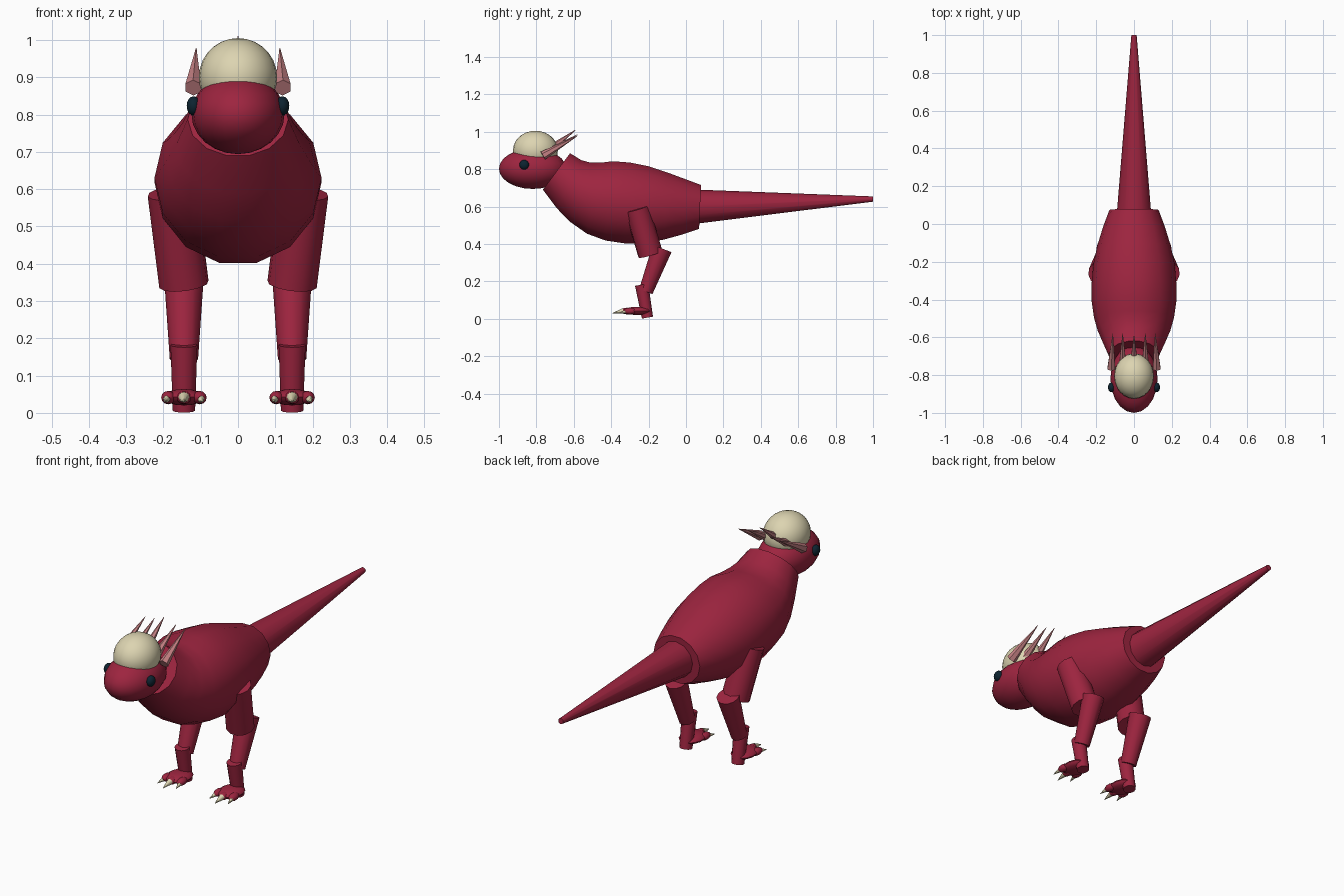
import bpy, bmesh, math
from mathutils import Vector

cube = bpy.data.objects.get("Cube")
if cube:
    bpy.data.objects.remove(cube)


def material(name, rgb):
    m = bpy.data.materials.new(name)
    m.use_nodes = True
    m.diffuse_color = (*rgb, 1)
    node = next(n for n in m.node_tree.nodes if n.type == 'BSDF_PRINCIPLED')
    node.inputs["Base Color"].default_value = (*rgb, 1)
    return m


RED = material("crimson_skin", (0.34, 0.018, 0.05))
BONE = material("bone", (0.72, 0.66, 0.44))
PINK = material("pink_horn", (0.56, 0.22, 0.23))
NAVY = material("dark_eye", (0.004, 0.017, 0.03))


def finish(name, bm, mat, smooth=True):
    bmesh.ops.recalc_face_normals(bm, faces=bm.faces)
    mesh = bpy.data.meshes.new(name)
    bm.to_mesh(mesh)
    bm.free()
    mesh.materials.append(mat)
    obj = bpy.data.objects.new(name, mesh)
    bpy.context.collection.objects.link(obj)
    if smooth:
        bpy.ops.object.select_all(action='DESELECT')
        obj.select_set(True)
        bpy.context.view_layer.objects.active = obj
        bpy.ops.object.shade_smooth_by_angle(angle=math.radians(45))
    return obj


def ellipsoid(name, center, radii, mat, segments=20, rings=12):
    bm = bmesh.new()
    bmesh.ops.create_uvsphere(bm, u_segments=segments, v_segments=rings, radius=1)
    for v in bm.verts:
        v.co = Vector(a * r for a, r in zip(v.co, radii)) + Vector(center)
    return finish(name, bm, mat)


def limb(name, start, end, r1, r2, mat, sides=12, smooth=True):
    """Tapered cylinder between two points."""
    a, b = Vector(start), Vector(end)
    bm = bmesh.new()
    bmesh.ops.create_cone(bm, cap_ends=True, segments=sides, radius1=r1,
                          radius2=r2, depth=(b - a).length)
    turn = (b - a).to_track_quat('Z', 'Y')
    for v in bm.verts:
        v.co = turn @ v.co + (a + b) / 2
    return finish(name, bm, mat, smooth)


def loft(name, stations, sides, mat):
    """Skin of tilted oval rings: top y, top z, bottom y, bottom z, half width."""
    bm = bmesh.new()
    rings = []
    for ty, tz, by, bz, w in stations:
        top, bottom = Vector((0, ty, tz)), Vector((0, by, bz))
        mid, up = (top + bottom) / 2, (top - bottom) / 2 / math.cos(math.pi / sides)
        ring = []
        for i in range(sides):
            t = math.tau * i / sides
            ring.append(bm.verts.new(mid + up * math.sin(t) + Vector((w * math.cos(t), 0, 0))))
        rings.append(ring)
    for a, b in zip(rings, rings[1:]):
        for i in range(sides):
            j = (i + 1) % sides
            bm.faces.new((a[i], a[j], b[j], b[i]))
    bm.faces.new(rings[0])
    bm.faces.new(rings[-1])
    return finish(name, bm, mat)


# Body, from the rump to the neck opening
loft("body", [
    (0.08, 0.715, 0.07, 0.48, 0.13),
    (0.00, 0.745, -0.02, 0.45, 0.162),
    (-0.10, 0.782, -0.12, 0.423, 0.193),
    (-0.20, 0.815, -0.22, 0.405, 0.215),
    (-0.30, 0.835, -0.32, 0.402, 0.224),
    (-0.39, 0.842, -0.43, 0.418, 0.224),
    (-0.46, 0.834, -0.53, 0.455, 0.212),
    (-0.51, 0.834, -0.62, 0.518, 0.192),
    (-0.56, 0.848, -0.69, 0.59, 0.166),
    (-0.62, 0.885, -0.765, 0.69, 0.135)], 14, RED)

# Tail
limb("tail", (0, 0.02, 0.598), (0, 1.0, 0.64), 0.094, 0.014, RED, 12)

# Head with domed skull
ellipsoid("head", (0, -0.82, 0.802), (0.125, 0.18, 0.108), RED)
ellipsoid("skull_dome", (0, -0.805, 0.9), (0.105, 0.12, 0.105), BONE, 24, 14)
limb("horn_middle", (0, -0.73, 0.905), (0, -0.59, 1.01), 0.022, 0.001, PINK, 6, False)

for side, s in (("left", 1), ("right", -1)):
    ellipsoid(f"eye_{side}", (s * 0.119, -0.865, 0.823), (0.019, 0.026, 0.026), NAVY, 14, 8)

    # Swept-back horns
    limb(f"horn_outer_{side}", (s * 0.12, -0.765, 0.872), (s * 0.112, -0.58, 0.978),
         0.024, 0.001, PINK, 6, False)
    limb(f"horn_inner_{side}", (s * 0.06, -0.745, 0.885), (s * 0.06, -0.58, 0.985),
         0.022, 0.001, PINK, 6, False)

    # Three-part leg
    x = s * 0.145
    limb(f"thigh_{side}", (s * 0.176, -0.262, 0.59), (x, -0.19, 0.345), 0.067, 0.067, RED)
    limb(f"shin_{side}", (x, -0.128, 0.375), (x, -0.215, 0.145), 0.054, 0.038, RED)
    limb(f"ankle_{side}", (x, -0.237, 0.182), (x, -0.206, 0.006), 0.036, 0.03, RED)

    # Foot, toes and claws
    ellipsoid(f"foot_{side}", (x, -0.26, 0.042), (0.058, 0.075, 0.022), RED, 14, 8)
    for toe, dx, reach in (("inner", -1, 0), ("middle", 0, 0.03), ("outer", 1, 0)):
        root = x + s * dx * 0.042
        ellipsoid(f"toe_{toe}_{side}", (root, -0.3 - reach / 2, 0.041),
                  (0.02, 0.035, 0.018), RED, 10, 6)
        limb(f"claw_{toe}_{side}", (root, -0.305 - reach, 0.042),
             (root + s * dx * 0.01, -0.362 - reach, 0.03), 0.015, 0.001, BONE, 8)
